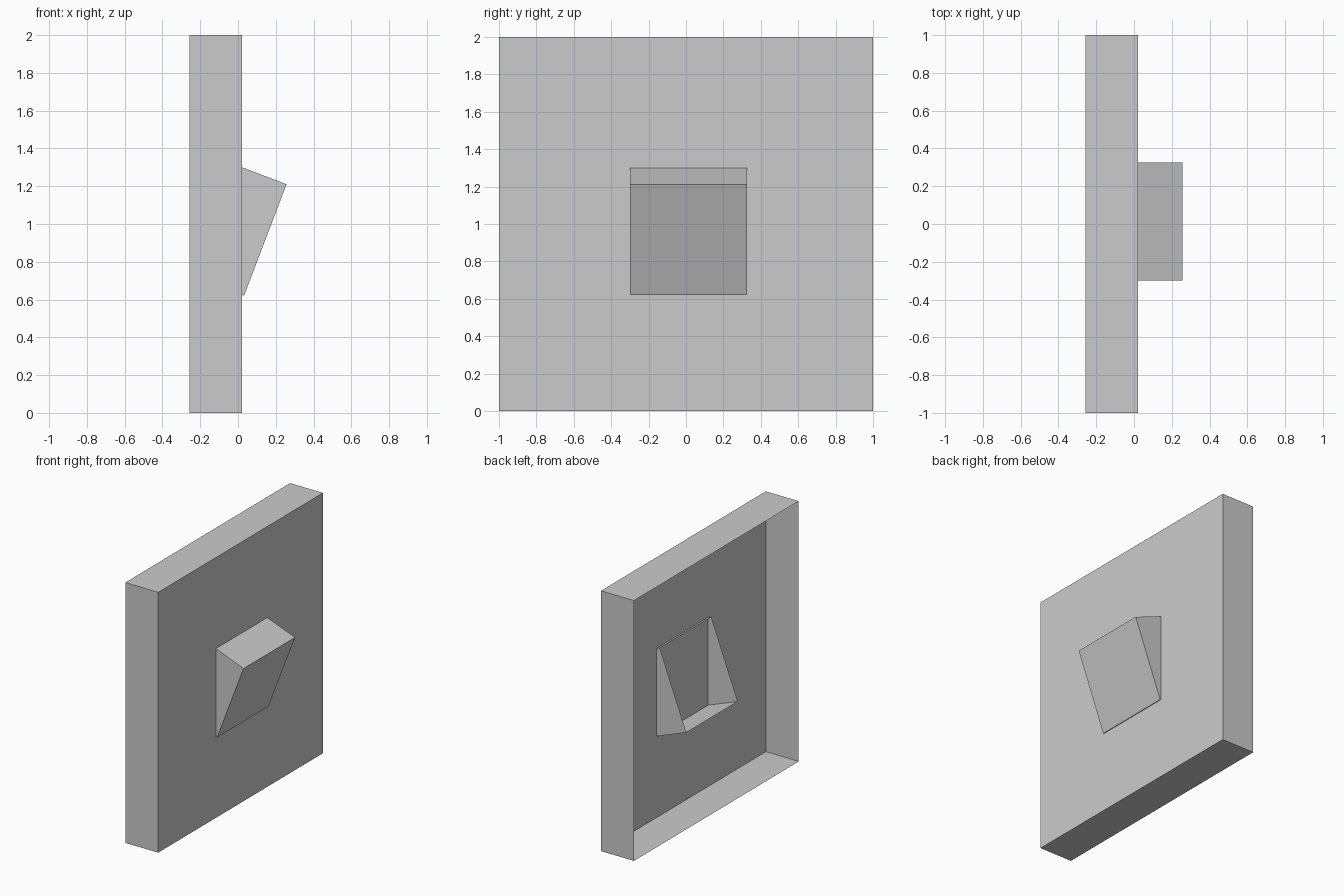
import bpy, bmesh, math
from mathutils import Matrix

if "Cube" in bpy.data.objects:
    bpy.data.objects.remove(bpy.data.objects["Cube"])


def open_backed_box(name, depth, width, height, location, tilt=0.0):
    """Thin shell with its front face at local x = 0 and its back left open."""
    bm = bmesh.new()
    bmesh.ops.create_cube(bm, size=1.0)
    back = [f for f in bm.faces if f.normal.x < -0.9]
    bmesh.ops.delete(bm, geom=back, context='FACES_ONLY')
    bmesh.ops.transform(
        bm, verts=bm.verts,
        matrix=Matrix.Translation((-depth / 2, 0, 0))
        @ Matrix.Diagonal((depth, width, height, 1)))
    mesh = bpy.data.meshes.new(name)
    bm.to_mesh(mesh)
    bm.free()
    obj = bpy.data.objects.new(name, mesh)
    obj.location = location
    obj.rotation_euler = (0, math.radians(tilt), 0)
    bpy.context.collection.objects.link(obj)
    return obj


# Square wall plate, hollow at the back
open_backed_box("wall_plate", 0.28, 2.0, 2.0, (0.022, 0, 1.0))

# Tilted rocker passing through the plate, also hollow at the back
open_backed_box("rocker", 0.28, 0.625, 0.631, (0.1445, 0.0125, 0.9155), tilt=20.9)
